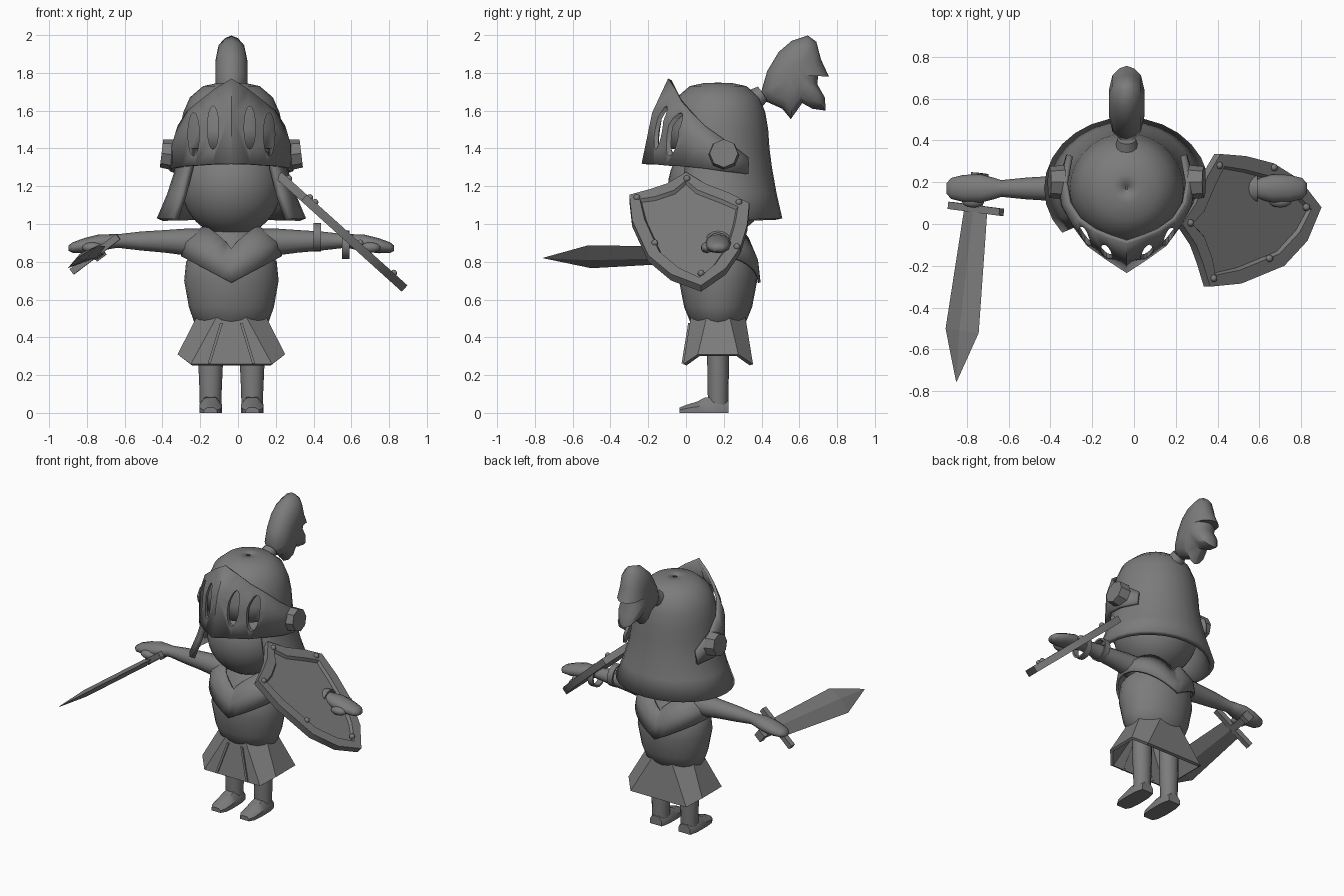
import bpy, bmesh, math
from mathutils import Vector, Matrix

if "Cube" in bpy.data.objects:
    bpy.data.objects.remove(bpy.data.objects["Cube"])

CX, CY = -0.035, 0.17          # body axis
grey = bpy.data.materials.new("grey")
grey.diffuse_color = (0.2, 0.2, 0.2, 1)
grey.use_nodes = True
grey.node_tree.nodes["Principled BSDF"].inputs["Base Color"].default_value = grey.diffuse_color


def finish(name, bm, smooth=40):
    bmesh.ops.recalc_face_normals(bm, faces=bm.faces)
    me = bpy.data.meshes.new(name)
    bm.to_mesh(me)
    bm.free()
    ob = bpy.data.objects.new(name, me)
    bpy.context.collection.objects.link(ob)
    me.materials.append(grey)
    bpy.ops.object.select_all(action='DESELECT')
    ob.select_set(True)
    bpy.context.view_layer.objects.active = ob
    if smooth:
        bpy.ops.object.shade_smooth_by_angle(angle=math.radians(smooth))
    return ob


def loft(name, rings, caps=True, closed=True, skip=None, smooth=40):
    bm = bmesh.new()
    vs = [[bm.verts.new(p) for p in r] for r in rings]
    n = len(rings[0])
    for j in range(len(vs) - 1):
        for i in range(n if closed else n - 1):
            if skip and skip(j, i):
                continue
            k = (i + 1) % n
            bm.faces.new((vs[j][i], vs[j][k], vs[j + 1][k], vs[j + 1][i]))
    if caps:
        bm.faces.new(vs[0])
        bm.faces.new(vs[-1])
    return finish(name, bm, smooth)


def ring(rx, ry, z, n=24, cx=CX, cy=CY):
    # angle 0 points to the front
    return [(cx + rx * math.sin(2 * math.pi * i / n),
             cy - ry * math.cos(2 * math.pi * i / n), z) for i in range(n)]


def cone(name, loc, axis, r1, r2, depth, n):
    bm = bmesh.new()
    rot = Vector(axis).to_track_quat('Z', 'Y').to_matrix().to_4x4()
    bmesh.ops.create_cone(bm, cap_ends=True, segments=n, radius1=r1, radius2=r2, depth=depth,
                          matrix=Matrix.Translation(loc) @ rot)
    return finish(name, bm, 30)


def ball(name, loc, scale, u=24, v=16):
    bm = bmesh.new()
    m = Matrix.Translation(loc) @ Matrix.Diagonal((*scale, 1))
    bmesh.ops.create_uvsphere(bm, u_segments=u, v_segments=v, radius=1, matrix=m)
    return finish(name, bm, 60)


def thicken(ob, t, offset=-1):
    m = ob.modifiers.new("thickness", 'SOLIDIFY')
    m.thickness, m.offset = t, offset
    bpy.ops.object.modifier_apply(modifier=m.name)


# head
ball("head", (CX, CY, 1.2), (0.265, 0.265, 0.265), 32, 20)

# helmet: dome flaring to the neck guard, open at the face
prof = [(.395, .34, 1.03), (.34, .31, 1.16), (.295, .285, 1.3), (.28, .272, 1.4), (.272, .265, 1.5),
        (.255, .25, 1.59), (.22, .22, 1.67), (.15, .15, 1.73), (.07, .07, 1.747)]
helmet = loft("helmet", [ring(a, b, z, 28) for a, b, z in prof] + [ring(.005, .005, 1.748, 28)], caps=False,
              skip=lambda j, i: j < 3 and (i < 4 or i >= 24), smooth=50)
thicken(helmet, 0.035)

# visor: three rows of points for one half, mirrored
low = [(0, -.235, 1.32), (.1, -.17, 1.317), (.19, -.105, 1.31), (.26, -.01, 1.305), (.315, .09, 1.295), (.328, .2, 1.28), (.29, .33, 1.265)]
top = [(0, -.095, 1.77), (.09, -.065, 1.715), (.16, -.035, 1.66), (.235, .02, 1.6), (.285, .1, 1.52), (.3, .2, 1.45), (.275, .33, 1.355)]
mid = []
for a, b in zip(low, top):
    p = Vector(a).lerp(Vector(b), 0.6)
    out = Vector((p.x, p.y - CY, 0)).normalized() * 0.028 * min(1, (b[2] - a[2]) / .4)
    mid.append(tuple(p + out))
rows = [[(CX - x, y, z) for x, y, z in r[:0:-1]] + [(CX + x, y, z) for x, y, z in r] for r in (low, mid, top)]
visor = loft("visor", rows, caps=False, closed=False, smooth=28)
thicken(visor, 0.02)

# eye slots cut through the visor
for s in (-1, 1):
    for x, z in ((0.097, 1.51), (0.2, 1.475)):
        rings = [[(CX + s * x + .03 * math.cos(t * math.pi / 8), y, z + .115 * math.sin(t * math.pi / 8))
                  for t in range(16)] for y in (-0.4, 0.13)]
        cutter = loft("slot_cutter", rings, smooth=0)
        cutter.hide_render = True
        bpy.context.view_layer.objects.active = visor
        m = visor.modifiers.new("slot", 'BOOLEAN')
        m.operation, m.object, m.solver = 'DIFFERENCE', cutter, 'EXACT'
        bpy.ops.object.modifier_apply(modifier=m.name)
        bpy.data.objects.remove(cutter)
    cone("visor_hinge", (CX + s * .335, .2, 1.37), (s, 0, .12), .082, .075, .07, 8)

# plume and its socket
cone("plume_socket", (CX, .37, 1.665), (0, .8, .55), .065, .045, .09, 12)
outline = [(.395, 1.69), (.43, 1.81), (.49, 1.91), (.56, 1.97), (.645, 1.998), (.69, 1.965), (.715, 1.87), (.757, 1.78),
           (.70, 1.79), (.695, 1.74), (.735, 1.67), (.74, 1.6), (.67, 1.61), (.615, 1.64), (.555, 1.555), (.51, 1.61), (.42, 1.65)]
loft("plume", [[(CX + x, .58 + (y - .58) * s, 1.79 + (z - 1.79) * s) for y, z in outline]
               for s, x in ((.35, -.085), (.75, -.068), (.93, -.035), (1, 0), (.93, .035), (.75, .068), (.35, .085))], smooth=70)

# torso
loft("torso", [ring(*p) for p in ((.17, .13, .465), (.195, .145, .475), (.225, .18, .56), (.25, .207, .7),
                                  (.24, .2, .8), (.17, .15, .9), (.1, .1, .97))], smooth=50)

# shoulder cape with pointed lower edge and V neck
rows = [[], [], []]
for i in range(32):
    a = 2 * math.pi * i / 32
    s, c = math.sin(a), -math.cos(a)
    w = abs(s)
    zl, zt = .69 + .14 * w, .87 + .125 * w ** .8
    for row, rx, ry, z in zip(rows, (.268, .255, .14), (.225, .215, .175), (zl, zl * .5 + zt * .5, zt)):
        row.append((CX + rx * s, CY + ry * c, z))
cape = loft("shoulder_cape", rows, caps=False, smooth=50)
thicken(cape, 0.015)

# arms with hands and thumbs: x, z, radius y, radius z
arm = [(.15, .895, .085, .08), (.25, .905, .07, .07), (.35, .908, .06, .06), (.48, .91, .052, .05),
       (.6, .91, .04, .036), (.63, .908, .05, .038), (.70, .9, .068, .045), (.78, .885, .065, .04),
       (.84, .875, .05, .028), (.862, .872, .025, .014)]
for s, side in ((-1, "sword"), (1, "shield")):
    loft(side + "_arm", [[(CX + s * x, .17 + ry * math.cos(t * math.pi / 6), z + rz * math.sin(t * math.pi / 6))
                          for t in range(12)] for x, z, ry, rz in arm], smooth=60)
    ball(side + "_thumb", (CX + s * .735, .11, .875), (.055, .032, .028), 12, 8)

# skirt of eight flat sides with a raised hem and a front pleat panel
hem, waist, hip = [], [], []
for i in range(8):
    a = math.pi / 8 + i * math.pi / 4
    s, c = math.sin(a), -math.cos(a)
    side = abs(s) > .6
    hem.append((CX + (.285 if side else .215) * (1 if s > 0 else -1), CY + (c * .2 if not side else c * .28),
                .31 if side else .258))
    waist.append((CX + .195 * s, CY + .155 * c, .515))
skirt = loft("skirt", [hem, waist], caps=False, smooth=0)
thicken(skirt, 0.02)
for s in (-1, 1):
    def at(x, z):
        t = (.515 - z) / .257
        return (CX + s * x, CY - (.143 + .042 * t) - .009, z)
    loft("skirt_pleat", [[at(.045, .475), at(.06, .475), at(.125, .262), at(.11, .262)],
                         [(x, y + .03, z) for x, y, z in (at(.045, .475), at(.06, .475), at(.125, .262), at(.11, .262))]], smooth=0)

# legs and feet: foot stations y, half width, height
foot = [(.225, .045, .06), (.17, .058, .085), (.1, .06, .082), (.06, .06, .06), (0, .054, .042), (-.035, .035, .028)]
for s in (-1, 1):
    x0 = CX + s * .11
    loft("leg", [ring(rx, ry, z, 12, x0, CY) for rx, ry, z in
                 ((.057, .052, 0), (.058, .055, .1), (.066, .058, .28), (.066, .06, .48))], smooth=50)
    loft("foot", [[(x0 - w, y, 0), (x0 + w, y, 0), (x0 + w, y, h * .55), (x0 + w * .5, y, h),
                   (x0 - w * .5, y, h), (x0 - w, y, h * .55)] for y, w, h in foot], smooth=40)

# sword: blade, guard, grip, pommel along one axis
base, tip = Vector((-.758, .06, .84)), Vector((-.85, -.755, .82))
axis = (tip - base).normalized()
wide = Vector((.8, 0, .6))
wide = (wide - axis * wide.dot(axis)).normalized()
flat = axis.cross(wide)


def bar(name, stations, diamond=False):
    rings = []
    for d, w, t in stations:
        p = base + axis * d
        cs = ((1, 0), (0, 1), (-1, 0), (0, -1)) if diamond else ((1, 1), (-1, 1), (-1, -1), (1, -1))
        rings.append([p + wide * w * a + flat * t * b for a, b in cs])
    loft(name, rings, smooth=0)


bar("blade", ((0, .07, .022), (.575, .1, .022), (.82, .002, .002)), True)
bar("guard", ((-.03, .155, .018), (.005, .155, .018)))
bar("grip", ((-.15, .022, .022), (-.03, .022, .022)))
bar("pommel", ((-.185, .03, .03), (-.15, .03, .03)))

# shield: sloping plate with a recessed panel
norm = Vector((1, 0, 1.11)).normalized()


def on_shield(y, z):
    return Vector((.27 + (1.24 - z) * 1.11, y, z))


edge = [(0, 1.275), (-.1, 1.215), (-.19, 1.185), (-.3, 1.155), (-.285, 1.02), (-.2, .835), (-.08, .735), (.08, .675),
        (.21, .765), (.29, .88), (.325, 1.0), (.335, 1.11), (.23, 1.165), (.1, 1.215)]
bm = bmesh.new()
front = bm.faces.new([bm.verts.new(on_shield(y, z)) for y, z in edge])
front.normal_update()
if front.normal.dot(norm) < 0:
    front.normal_flip()
back = bmesh.ops.extrude_face_region(bm, geom=[front], use_keep_orig=True)
bmesh.ops.translate(bm, vec=-norm * .045, verts=[v for v in back['geom'] if isinstance(v, bmesh.types.BMVert)])
bmesh.ops.recalc_face_normals(bm, faces=bm.faces)
front = max((f for f in bm.faces if len(f.verts) == len(edge)), key=lambda f: f.calc_center_median().dot(norm))
bmesh.ops.inset_region(bm, faces=[front], thickness=.065)
bmesh.ops.inset_region(bm, faces=[front], thickness=.012, depth=-.018)
finish("shield", bm, 25)

# rivets and arm straps
for y, z in ((.005, 1.24), (-.26, 1.14), (-.165, .9), (.08, .74), (.27, .88), (.28, 1.115)):
    ball("rivet", on_shield(y, z), (.018, .018, .018), 10, 6)
for x, z in ((.42, .93), (.57, .89)):
    loft("arm_strap", [[(x + dx, .17 + r * math.cos(t * math.pi / 8), z + r * math.sin(t * math.pi / 8))
                        for t in range(16)] for dx, r in ((-.02, .075), (.02, .075), (.02, .063), (-.02, .063), (-.02, .075))],
         caps=False, smooth=40)
